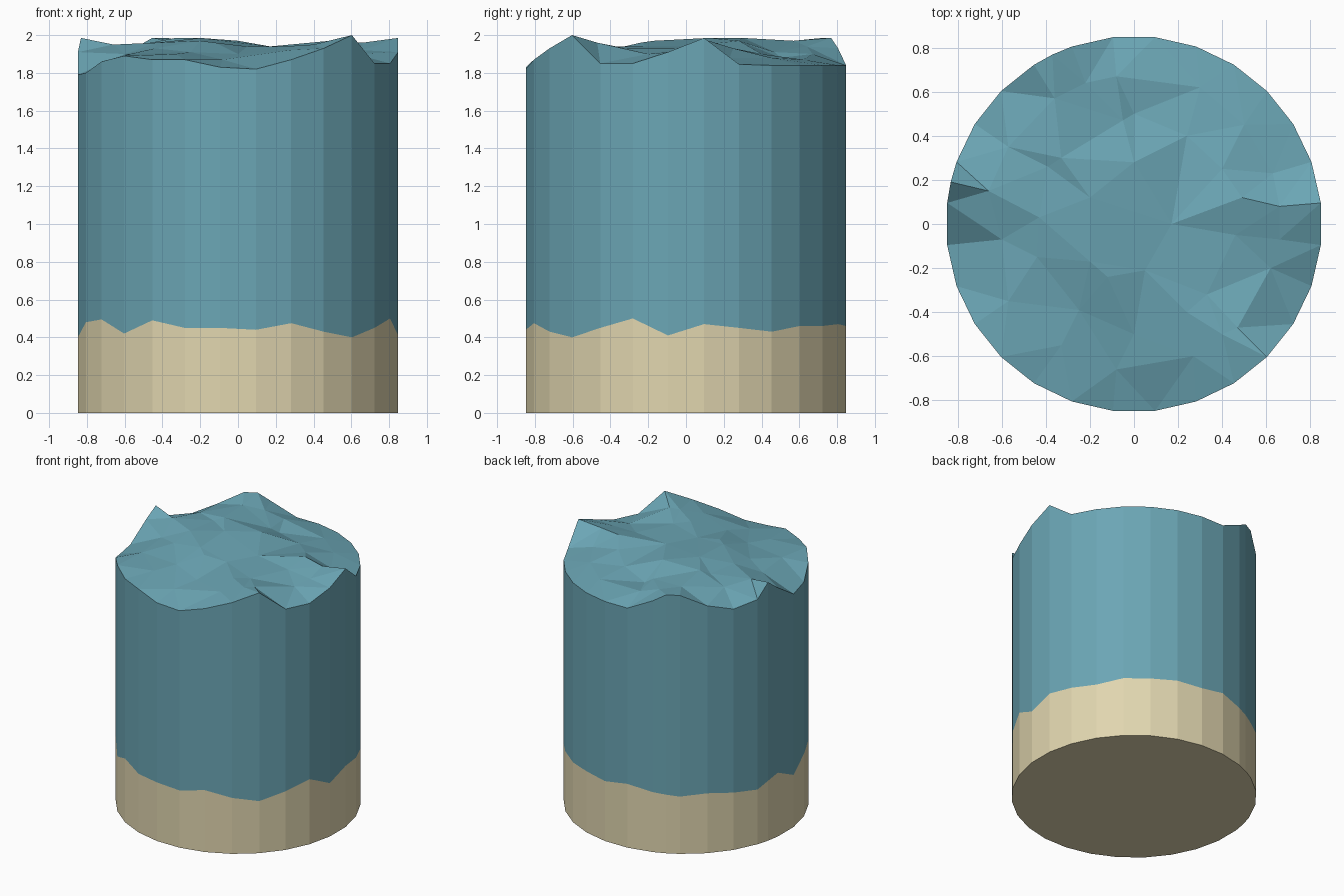
import bpy, bmesh, math
from mathutils import Vector
from mathutils.geometry import delaunay_2d_cdt

if "Cube" in bpy.data.objects:
    bpy.data.objects.remove(bpy.data.objects["Cube"])

R = 0.853
STEP = 360 / 28

# rim angles: 28 even sides plus two extra crest points
angles = [(k + 0.5) * STEP for k in range(28)]
water_rim = [1.985, 1.845, 1.84, 1.84, 1.84, 1.84, 1.84, 1.84, 1.93, 1.985,
             1.90, 1.85, 1.88, 1.91, 1.79, 1.80, 1.86, 1.89, 1.87, 1.87,
             1.83, 1.82, 1.87, 1.93, 2.0, 1.85, 1.85, 1.91]
sand_rim = [0.47, 0.45, 0.43, 0.46, 0.46, 0.47, 0.46, 0.49, 0.46, 0.44,
            0.46, 0.44, 0.42, 0.49, 0.40, 0.48, 0.495, 0.42, 0.49, 0.45,
            0.45, 0.44, 0.475, 0.43, 0.40, 0.45, 0.50, 0.41]
for angle, wz, sz in ((115.7, 1.985, 0.45), (167.1, 1.985, 0.46)):
    i = next(i for i, a in enumerate(angles) if a > angle)
    angles.insert(i, angle)
    water_rim.insert(i, wz)
    sand_rim.insert(i, sz)

# choppy crests and dips of the water surface
waves = [(.17, 0, 1.94), (.49, .12, 1.97), (.66, .08, 1.96), (.63, .23, 1.88),
         (.4, .25, 1.93), (.24, .4, 1.90), (0, .5, 1.88), (-.05, .47, 1.91),
         (-.08, .67, 1.90), (-.22, .64, 1.94), (-.36, .57, 1.97), (-.39, .26, 1.96),
         (-.33, .30, 1.985), (0, .28, 1.97), (-.2, .12, 1.985), (-.43, .03, 1.96),
         (-.66, .15, 1.95), (-.57, .35, 1.94), (-.6, -.07, 1.90), (-.44, -.15, 1.93),
         (-.2, -.17, 1.97), (-.12, -.24, 1.96), (.05, -.21, 1.94), (-.25, -.39, 1.91),
         (0, -.5, 1.90), (-.33, -.55, 1.90), (-.57, -.35, 1.90), (-.08, -.66, 1.87),
         (.24, -.4, 1.94), (.33, -.32, 1.93), (.4, -.5, 1.95), (.47, -.47, 1.96),
         (.27, -.6, 1.92), (.46, -.05, 1.93), (.62, -.2, 1.90), (.66, -.07, 1.92),
         (.5, .45, 1.88), (.3, .62, 1.87)]

# gentle dunes of the sand bed
dunes = [(r * math.cos(a), r * math.sin(a), 0.45 + 0.03 * math.sin(5 * a + 9 * r))
         for r, n in ((0.28, 7), (0.57, 14))
         for a in (2 * math.pi * i / n for i in range(n))]


def ring(heights):
    return [Vector((R * math.cos(math.radians(a)), R * math.sin(math.radians(a)), z))
            for a, z in zip(angles, heights)]


def surface(bm, rim_verts, inner, flip=False):
    """Triangulated uneven surface filling a rim."""
    verts = rim_verts + [bm.verts.new(p) for p in inner]
    n = len(rim_verts)
    edges = [(i, (i + 1) % n) for i in range(n)]
    _, _, tris, orig, _, _ = delaunay_2d_cdt([v.co.xy for v in verts], edges, [], 1, 1e-5)
    for t in tris:
        f = [verts[orig[i][0]] for i in t]
        bm.faces.new(f[::-1] if flip else f)


def wall(bm, low, high):
    n = len(low)
    for i in range(n):
        j = (i + 1) % n
        bm.faces.new((low[i], low[j], high[j], high[i]))


def finish(bm, name, color):
    mesh = bpy.data.meshes.new(name)
    bm.to_mesh(mesh)
    bm.free()
    mat = bpy.data.materials.new(name)
    mat.diffuse_color = (*color, 1)
    mat.use_nodes = True
    mat.node_tree.nodes["Principled BSDF"].inputs["Base Color"].default_value = mat.diffuse_color
    mesh.materials.append(mat)
    bpy.context.collection.objects.link(bpy.data.objects.new(name, mesh))


# sand bed
bm = bmesh.new()
low = [bm.verts.new(p) for p in ring([0] * len(angles))]
high = [bm.verts.new(p) for p in ring(sand_rim)]
bm.faces.new(low[::-1])
wall(bm, low, high)
surface(bm, high, dunes)
finish(bm, "sand_bed", (0.75, 0.67, 0.43))

# water column
bm = bmesh.new()
low = [bm.verts.new(p) for p in ring(sand_rim)]
high = [bm.verts.new(p) for p in ring(water_rim)]
surface(bm, low, dunes, flip=True)
wall(bm, low, high)
surface(bm, high, waves)
finish(bm, "water", (0.147, 0.38, 0.46))
